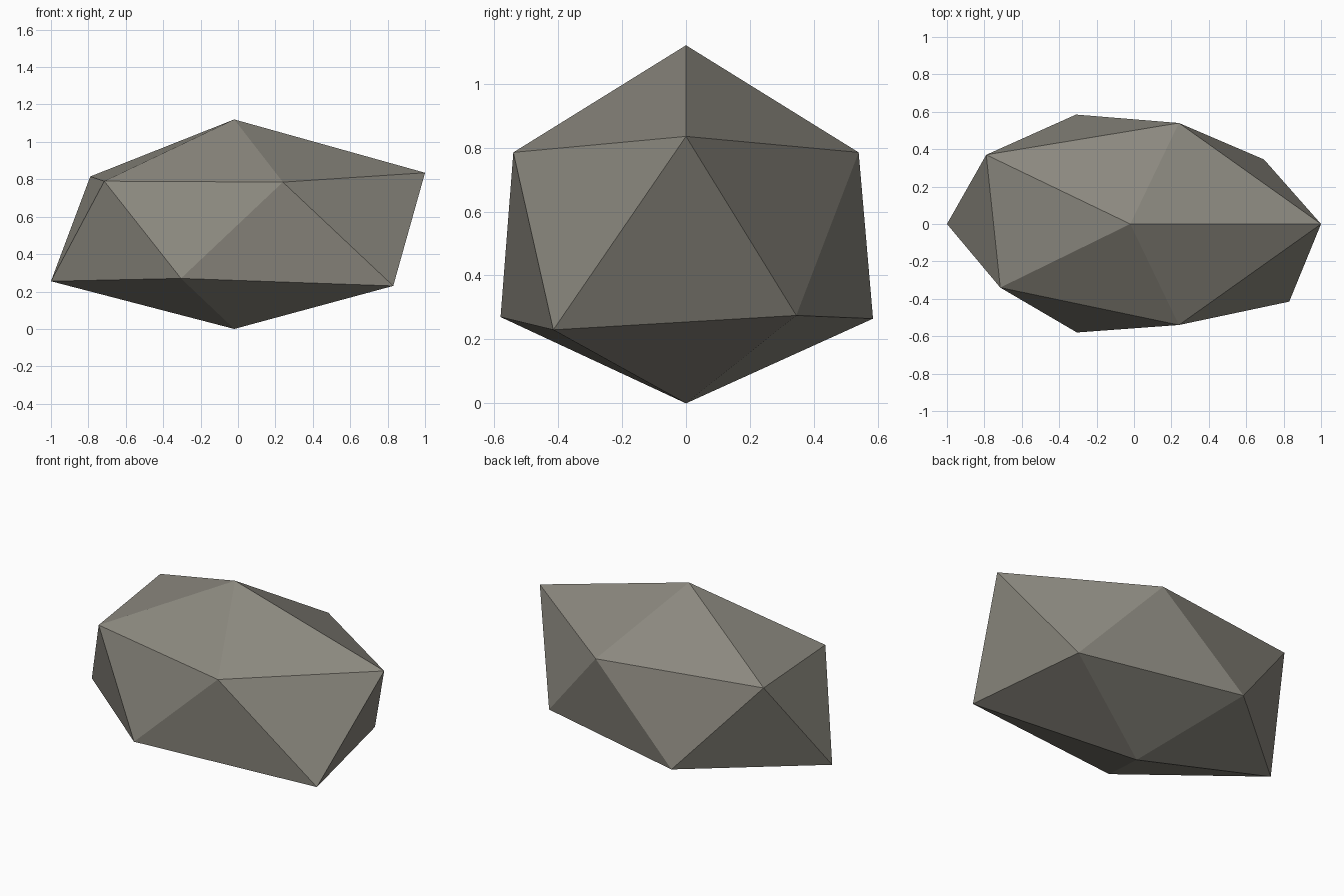
import bpy
import bmesh

# Remove the default cube
cube = bpy.data.objects.get("Cube")
if cube:
    bpy.data.objects.remove(cube, do_unlink=True)

# Stone colour
stone = bpy.data.materials.new("warm_grey_stone")
colour = (0.26, 0.248, 0.212, 1.0)
stone.use_nodes = True
stone.diffuse_color = colour
bsdf = next(n for n in stone.node_tree.nodes if n.type == 'BSDF_PRINCIPLED')
bsdf.inputs["Base Color"].default_value = colour
bsdf.inputs["Roughness"].default_value = 0.9

# Stone corners: two poles and two staggered, uneven rings
TOP, BOTTOM = (-0.02, 0, 1.12), (-0.02, 0, 0)
UPPER = [(1.0, 0, 0.835), (0.24, 0.54, 0.785), (-0.79, 0.37, 0.815),
         (-0.715, -0.34, 0.79), (0.24, -0.54, 0.785)]
LOWER = [(0.695, 0.345, 0.275), (-0.31, 0.585, 0.265), (-1.0, 0, 0.255),
         (-0.305, -0.58, 0.27), (0.83, -0.415, 0.23)]

bm = bmesh.new()
top, bottom = bm.verts.new(TOP), bm.verts.new(BOTTOM)
upper = [bm.verts.new(p) for p in UPPER]
lower = [bm.verts.new(p) for p in LOWER]

# Cap, belt and underside facets, one sector at a time
for i in range(5):
    j = (i + 1) % 5
    bm.faces.new((top, upper[i], upper[j]))
    bm.faces.new((upper[i], lower[i], upper[j]))
    bm.faces.new((upper[j], lower[i], lower[j]))
    bm.faces.new((bottom, lower[j], lower[i]))
bmesh.ops.recalc_face_normals(bm, faces=bm.faces)

# Faceted rock object
mesh = bpy.data.meshes.new("rock")
bm.to_mesh(mesh)
bm.free()
mesh.materials.append(stone)
rock = bpy.data.objects.new("rock", mesh)
bpy.context.collection.objects.link(rock)
